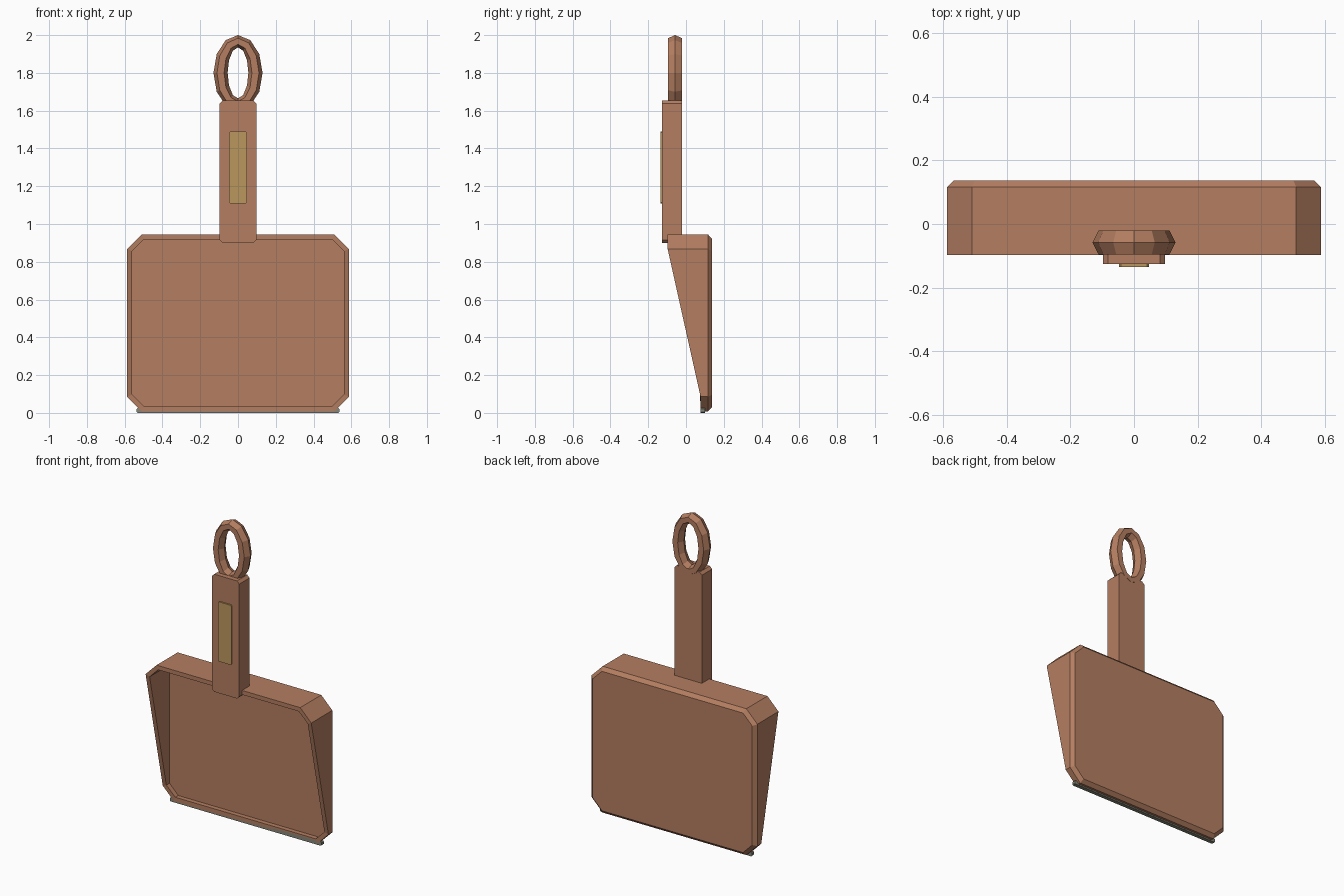
import bpy, bmesh
from math import sin, cos, pi, sqrt

cube = bpy.data.objects.get("Cube")
if cube:
    bpy.data.objects.remove(cube, do_unlink=True)


def material(name, rgb):
    m = bpy.data.materials.new(name)
    m.use_nodes = True
    m.diffuse_color = (*rgb, 1)
    m.node_tree.nodes["Principled BSDF"].inputs["Base Color"].default_value = (*rgb, 1)
    return m


copper = material("copper brown", (0.46, 0.21, 0.12))
brass = material("dull brass", (0.50, 0.31, 0.11))
rubber = material("grey rubber", (0.24, 0.24, 0.19))


def finish(name, bm, mat):
    bmesh.ops.recalc_face_normals(bm, faces=bm.faces)
    mesh = bpy.data.meshes.new(name)
    bm.to_mesh(mesh)
    bm.free()
    mesh.materials.append(mat)
    obj = bpy.data.objects.new(name, mesh)
    bpy.context.collection.objects.link(obj)
    return obj


def octagon(x, z0, z1, leg, inset=0.0):
    """Cut-corner rectangle in the xz plane, evenly inset."""
    x, z0, z1 = x - inset, z0 + inset, z1 - inset
    leg -= inset * (2 - sqrt(2))
    right = [(x - leg, z0), (x, z0 + leg), (x, z1 - leg), (x - leg, z1)]
    return right + [(-px, pz) for px, pz in reversed(right)]


def loft(name, rings, mat, closed=False):
    """Skin rings of 3D points; cap the ends unless the rings form a loop."""
    bm = bmesh.new()
    loops = [[bm.verts.new(p) for p in ring] for ring in rings]
    n = len(loops[0])
    pairs = list(zip(loops, loops[1:]))
    if closed:
        pairs.append((loops[-1], loops[0]))
    for a, b in pairs:
        for i in range(n):
            j = (i + 1) % n
            bm.faces.new((a[i], a[j], b[j], b[i]))
    if not closed:
        bm.faces.new(loops[0])
        bm.faces.new(loops[-1])
    return finish(name, bm, mat)


def at_depth(outline, y):
    return [(x, y, z) for x, z in outline]


def block(name, x, y0, y1, z0, z1, leg, mat):
    outline = octagon(x, z0, z1, leg)
    return loft(name, [at_depth(outline, y0), at_depth(outline, y1)], mat)


# Pan: chamfered back, sloping open rim and recessed floor
PAN = (0.587, 0.008, 0.945, 0.078)


def rim(outline):
    low, high = 0.086, 0.867
    ring = []
    for x, z in outline:
        t = min(max((z - low) / (high - low), 0), 1)
        ring.append((x, 0.077 - 0.174 * t, z))
    return ring


outer = octagon(*PAN)
inner = octagon(*PAN, inset=0.027)
loft("pan", [
    at_depth(octagon(*PAN, inset=0.022), 0.137),
    at_depth(outer, 0.116),
    rim(outer),
    rim(inner),
    at_depth(inner, 0.107),
], copper)

# Rubber sweeping lip along the lower edge
block("edge_lip", 0.537, 0.077, 0.101, 0.0, 0.025, 0.005, rubber)

# Handle and its inset plate
block("handle", 0.097, -0.126, -0.022, 0.90, 1.653, 0.016, copper)
block("handle_plate", 0.047, -0.135, -0.126, 1.108, 1.49, 0.006, brass)

# Oval hanging ring with a six-sided section
ring_sections = []
for i in range(12):
    a = 2 * pi * i / 12
    section = []
    for k in range(6):
        b = pi * k / 3
        rx = 0.0925 + 0.0375 * cos(b)
        rz = 0.1675 + 0.0325 * cos(b)
        section.append((rx * sin(a), -0.058 + 0.043 * sin(b), 1.80 + rz * cos(a)))
    ring_sections.append(section)
loft("hanging_ring", ring_sections, copper, closed=True)
